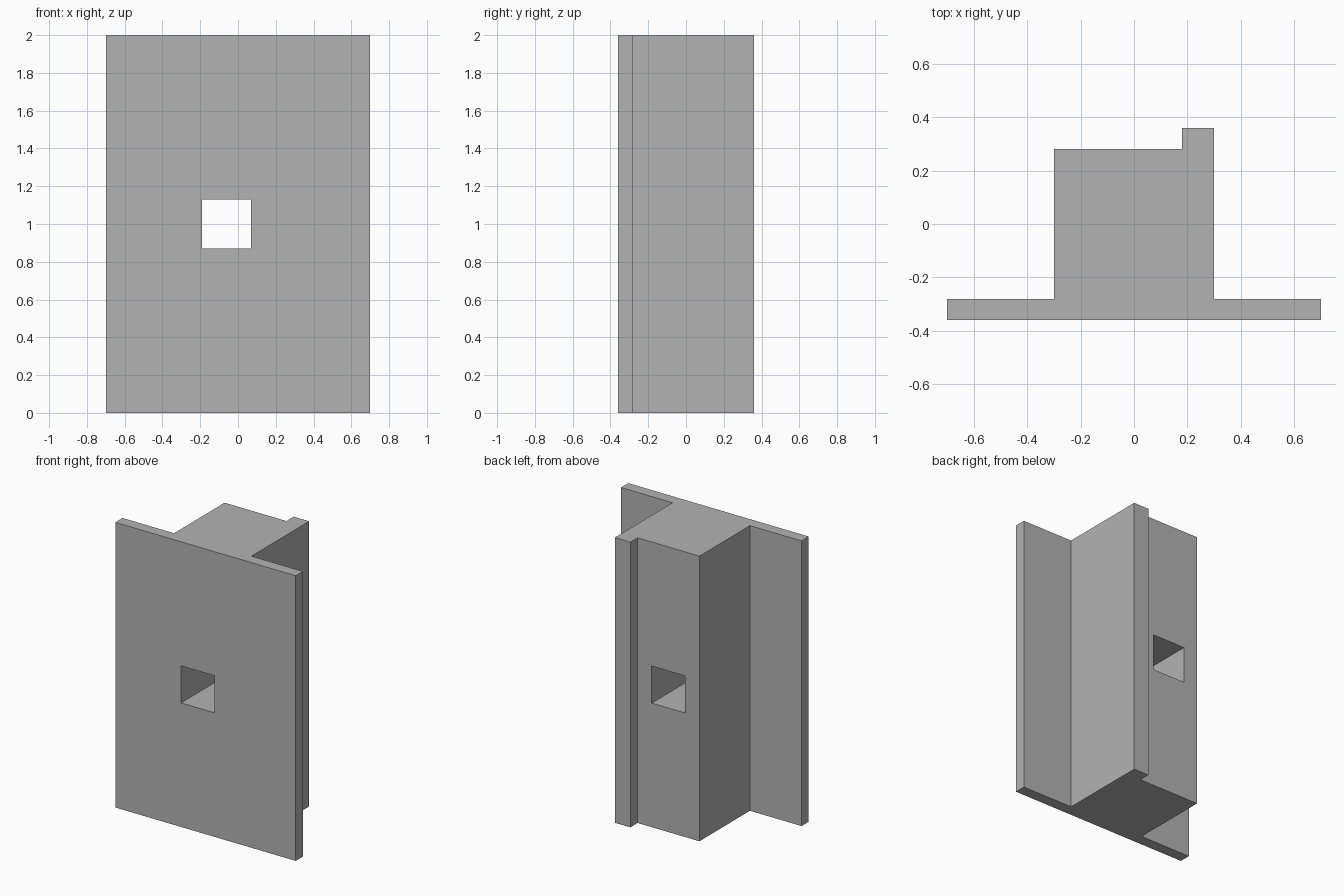
import bpy
import bmesh

default = bpy.data.objects.get("Cube")
if default:
    bpy.data.objects.remove(default, do_unlink=True)

HEIGHT = 2.0

grey = bpy.data.materials.new("plain grey")
grey.use_nodes = True
colour = (0.45, 0.45, 0.45, 1)
grey.diffuse_color = colour
grey.node_tree.nodes["Principled BSDF"].inputs["Base Color"].default_value = colour


def extrude_profile(name, outline, bottom, top):
    """Raise a closed plan outline into a prism."""
    bm = bmesh.new()
    base = bm.faces.new([bm.verts.new((x, y, bottom)) for x, y in outline])
    result = bmesh.ops.extrude_face_region(bm, geom=[base])
    raised = [v for v in result["geom"] if isinstance(v, bmesh.types.BMVert)]
    bmesh.ops.translate(bm, verts=raised, vec=(0, 0, top - bottom))
    bmesh.ops.recalc_face_normals(bm, faces=bm.faces)
    mesh = bpy.data.meshes.new(name)
    bm.to_mesh(mesh)
    bm.free()
    mesh.materials.append(grey)
    obj = bpy.data.objects.new(name, mesh)
    bpy.context.collection.objects.link(obj)
    return obj


# Front flange, deep block and rear lip as one plan outline
plan = [(-0.7, -0.36), (0.7, -0.36), (0.7, -0.28), (0.3, -0.28),
        (0.3, 0.36), (0.18, 0.36), (0.18, 0.28), (-0.3, 0.28),
        (-0.3, -0.28), (-0.7, -0.28)]
post = extrude_profile("flanged_post", plan, 0, HEIGHT)

# Square hole from front to back, centred on the block beside the lip
centre, half = -0.06, 0.13
hole = [(centre - half, -0.5), (centre + half, -0.5),
        (centre + half, 0.5), (centre - half, 0.5)]
cutter = extrude_profile("hole_cutter", hole, HEIGHT / 2 - half, HEIGHT / 2 + half)
cutter.hide_render = True

cut = post.modifiers.new("square hole", "BOOLEAN")
cut.operation = "DIFFERENCE"
cut.solver = "EXACT"
cut.object = cutter
bpy.context.view_layer.objects.active = post
bpy.ops.object.modifier_apply(modifier=cut.name)
bpy.data.objects.remove(cutter, do_unlink=True)
